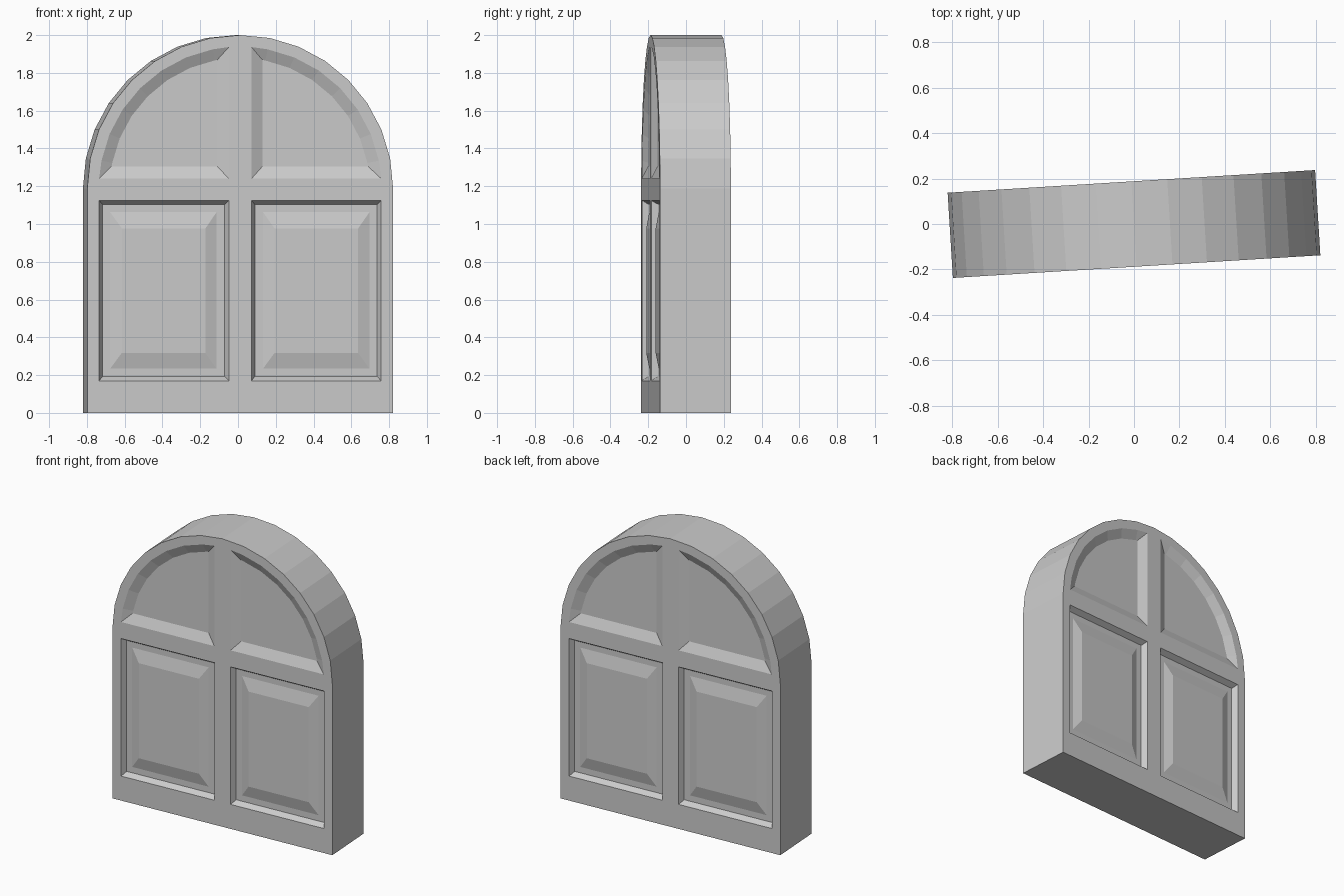
import bpy, bmesh, math
from mathutils import Matrix, Vector

if "Cube" in bpy.data.objects:
    bpy.data.objects.remove(bpy.data.objects["Cube"])

R, D, SPRING = 0.811, 0.188, 1.189      # half width, half depth, arch spring height
STEP = math.pi / 16


def rect(x0, x1, z0, z1):
    return [(x0, z0), (x1, z0), (x1, z1), (x0, z1)]


def quarter(x0, z0, r):
    # quarter-round panel outline concentric with the arch
    a0 = math.asin((z0 - SPRING) / r)
    a1 = math.acos(x0 / r)
    angles = [a0] + [STEP * k for k in range(1, 8)] + [a1]
    return [(x0, z0)] + [(r * math.cos(a), SPRING + r * math.sin(a)) for a in angles]


# Outline of the arched slab
outline = [(-R, 0), (R, 0)] + [(R * math.cos(STEP * k), SPRING + R * math.sin(STEP * k))
                               for k in range(17)]

# Panel profiles: successive (depth below face, loop)
lower = [(0.0, rect(0.06, 0.748, 0.17, 1.125)),
         (0.036, rect(0.08, 0.728, 0.193, 1.103)),
         (0.036, rect(0.123, 0.688, 0.234, 1.063)),
         (0.016, rect(0.183, 0.627, 0.317, 0.977))]
upper = [(0.0, quarter(0.06, 1.24, 0.75)),
         (0.03, quarter(0.12, 1.305, 0.69))]

bm = bmesh.new()


def make_loop(points, depth, side, flip):
    # side 1 = front, -1 = back (half turn); flip mirrors the panel in x
    return [bm.verts.new((x * flip * side, (depth - D) * side, z)) for x, z in points]


def bridge(a, b):
    n = len(a)
    for i in range(n):
        bm.faces.new((a[i], a[(i + 1) % n], b[(i + 1) % n], b[i]))


def ring_edges(loop):
    return [bm.edges.new((loop[i], loop[(i + 1) % len(loop)])) for i in range(len(loop))]


def build_side(side):
    rim = make_loop(outline, 0, side, 1)
    edges = ring_edges(rim)
    stacks = []
    for flip in (1, -1):
        for panel in (lower, upper):
            stack = [make_loop(pts, d, side, flip) for d, pts in panel]
            edges += ring_edges(stack[0])
            stacks.append(stack)
    # frame surface around the four panels
    bmesh.ops.triangle_fill(bm, use_beauty=True, use_dissolve=False, edges=edges,
                            normal=Vector((0, -side, 0)))
    # stepped panels
    for stack in stacks:
        for a, b in zip(stack, stack[1:]):
            bridge(a, b)
        bm.faces.new(stack[-1])
    return rim


front = build_side(1)
back = build_side(-1)

# Slab edge: match the half-turned back rim to the front rim
order = [1, 0] + list(range(18, 1, -1))
bridge(front, [back[i] for i in order])

bmesh.ops.remove_doubles(bm, verts=bm.verts[:], dist=0.0005)
bmesh.ops.recalc_face_normals(bm, faces=bm.faces[:])

# The whole door is turned slightly about z
bmesh.ops.transform(bm, matrix=Matrix.Rotation(math.radians(3.53), 4, 'Z'), verts=bm.verts[:])

mesh = bpy.data.meshes.new("arched_door")
bm.to_mesh(mesh)
bm.free()
door = bpy.data.objects.new("arched_door", mesh)
bpy.context.collection.objects.link(door)
